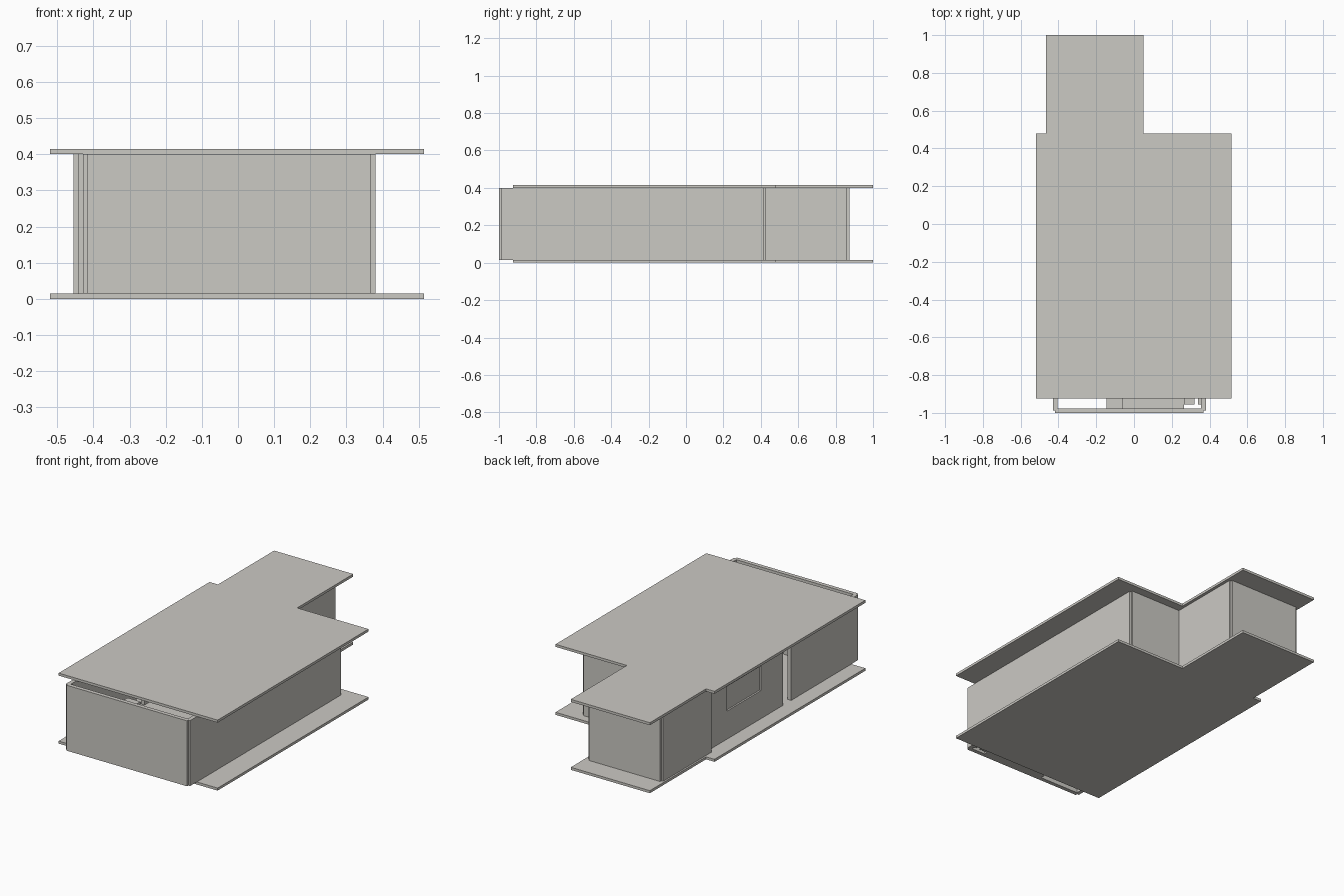
import bpy
import bmesh
from mathutils import Vector

if "Cube" in bpy.data.objects:
    bpy.data.objects.remove(bpy.data.objects["Cube"], do_unlink=True)

COLOUR = (0.6, 0.585, 0.55, 1)
plaster = bpy.data.materials.new("warm_light_grey")
plaster.use_nodes = True
plaster.diffuse_color = COLOUR
plaster.node_tree.nodes["Principled BSDF"].inputs["Base Color"].default_value = COLOUR

FLOOR, CEILING, TOP = 0.015, 0.4, 0.415
THICK = 0.024


def finish(name, bm):
    bmesh.ops.recalc_face_normals(bm, faces=bm.faces)
    mesh = bpy.data.meshes.new(name)
    bm.to_mesh(mesh)
    bm.free()
    mesh.materials.append(plaster)
    obj = bpy.data.objects.new(name, mesh)
    bpy.context.collection.objects.link(obj)


def box(name, xs, ys, zs):
    bm = bmesh.new()
    bmesh.ops.create_cube(bm, size=1)
    for v in bm.verts:
        v.co = Vector([(r[0] + r[1]) / 2 + c * (r[1] - r[0])
                       for c, r in zip(v.co, (xs, ys, zs))])
    finish(name, bm)


def slab(name, outline, z0, z1):
    bm = bmesh.new()
    face = bm.faces.new([bm.verts.new((x, y, z0)) for x, y in outline])
    extruded = bmesh.ops.extrude_face_region(bm, geom=[face])["geom"]
    verts = [g for g in extruded if isinstance(g, bmesh.types.BMVert)]
    bmesh.ops.translate(bm, verts=verts, vec=(0, 0, z1 - z0))
    bm.faces.ensure_lookup_table()
    finish(name, bm)


def wall_x(name, x0, x1, y):
    """Wall running along x, centred on y."""
    box(name, (x0, x1), (y - THICK / 2, y + THICK / 2), (FLOOR, CEILING))


def wall_y(name, x, y0, y1, z0=FLOOR, z1=CEILING):
    """Wall running along y, centred on x."""
    box(name, (x - THICK / 2, x + THICK / 2), (y0, y1), (z0, z1))


# Floor and roof slabs share one stepped outline
outline = [(-0.52, -0.925), (0.515, -0.925), (0.515, 0.478), (0.05, 0.478),
           (0.05, 1), (-0.465, 1), (-0.465, 0.478), (-0.52, 0.478)]
slab("floor_slab", outline, 0, FLOOR)
slab("roof_slab", outline, CEILING, TOP)

# Outer walls: ends stop at the centre line of the crossing wall
LEFT, RIGHT, FRONT, MIDDLE, BACK = -0.417, 0.368, -0.988, 0.415, 0.862
EXT_LEFT, EXT_RIGHT = -0.443, 0.02
wall_x("front_wall", LEFT, RIGHT, FRONT)
wall_y("left_side_wall", RIGHT, FRONT, MIDDLE)
wall_x("middle_wall", EXT_LEFT, RIGHT, MIDDLE)
wall_y("extension_left_wall", EXT_RIGHT, MIDDLE, BACK)
wall_y("extension_right_wall", EXT_LEFT, MIDDLE, BACK)
wall_x("extension_back_wall", EXT_LEFT, EXT_RIGHT, BACK)

# Right side: front piece, door gap, then a wall pierced by a window
wall_y("right_side_front_wall", LEFT, FRONT, -0.365)
WIN_Y, WIN_Z = (-0.085, 0.23), (0.18, 0.325)
wall_y("window_wall_front", LEFT, -0.29, WIN_Y[0])
wall_y("window_wall_back", LEFT, WIN_Y[1], MIDDLE)
wall_y("window_wall_below", LEFT, *WIN_Y, FLOOR, WIN_Z[0])
wall_y("window_wall_above", LEFT, *WIN_Y, WIN_Z[1], CEILING)
box("window_pane", (LEFT - 0.002, LEFT + 0.004), WIN_Y, WIN_Z)

# Fittings against the inside of the front wall
INNER = FRONT + THICK / 2
box("tall_cupboard", (-0.145, -0.06), (INNER, -0.82), (FLOOR, 0.33))
box("counter", (-0.06, 0.265), (INNER, -0.84), (FLOOR, 0.16))
box("side_cabinet", (0.265, 0.32), (-0.955, -0.8), (FLOOR, 0.3))
box("side_panel", (0.34, 0.356), (-0.955, -0.8), (FLOOR, 0.3))
